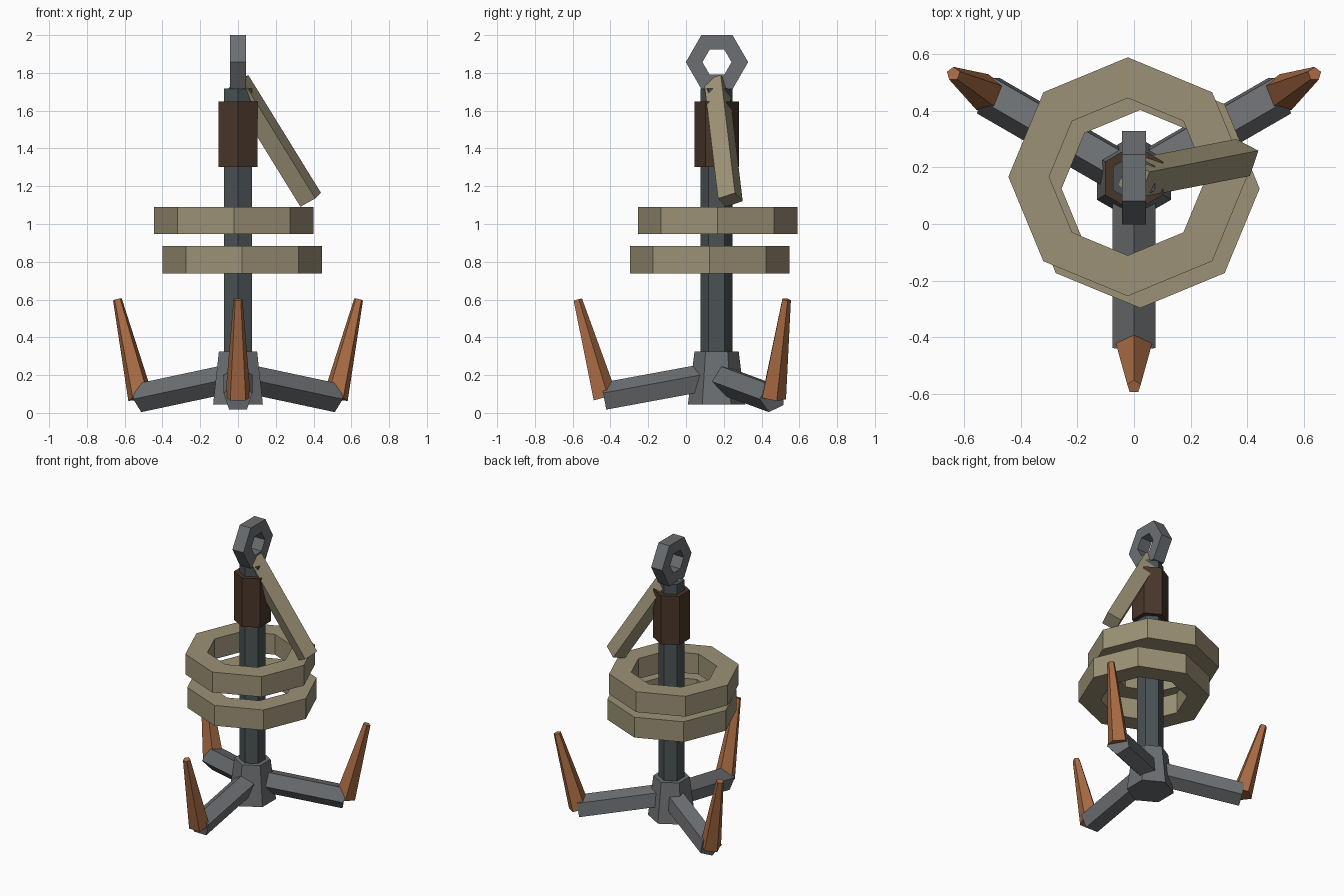
import bpy, bmesh, math
from mathutils import Vector, Matrix

if "Cube" in bpy.data.objects:
    bpy.data.objects.remove(bpy.data.objects["Cube"])


def material(name, rgb):
    m = bpy.data.materials.new(name)
    m.diffuse_color = (*rgb, 1)
    m.use_nodes = True
    m.node_tree.nodes["Principled BSDF"].inputs["Base Color"].default_value = m.diffuse_color
    return m


IRON = material("grey iron", (0.15, 0.16, 0.17))
DARK_IRON = material("dark iron", (0.07, 0.085, 0.09))
LEATHER = material("brown leather", (0.066, 0.037, 0.023))
COPPER = material("rusty copper", (0.40, 0.15, 0.058))
ROPE = material("khaki rope", (0.33, 0.285, 0.18))

CY = 0.162  # the shaft stands slightly behind the origin


def finish(name, bm, mat):
    bmesh.ops.recalc_face_normals(bm, faces=bm.faces)
    mesh = bpy.data.meshes.new(name)
    bm.to_mesh(mesh)
    bm.free()
    mesh.materials.append(mat)
    ob = bpy.data.objects.new(name, mesh)
    bpy.context.collection.objects.link(ob)
    return ob


def rod(name, a, b, r1, r2, sides, mat):
    """Tapered prism from point a to point b."""
    a, b = Vector(a), Vector(b)
    d = b - a
    turn = Vector((0, 0, 1)).rotation_difference(d).to_matrix().to_4x4()
    bm = bmesh.new()
    bmesh.ops.create_cone(bm, cap_ends=True, segments=sides, radius1=r1, radius2=r2,
                          depth=d.length, matrix=Matrix.Translation((a + b) / 2) @ turn)
    return finish(name, bm, mat)


def ring(name, centre, r_in, r_out, half, sides, mat, turn=Matrix()):
    """Square-section ring with few sides."""
    bm = bmesh.new()
    profile = [(r_in, -half), (r_out, -half), (r_out, half), (r_in, half)]
    loops = []
    for i in range(sides):
        t = math.tau * i / sides
        loops.append([bm.verts.new((r * math.sin(t), r * math.cos(t), z)) for r, z in profile])
    for i in range(sides):
        p, q = loops[i], loops[(i + 1) % sides]
        for j in range(4):
            k = (j + 1) % 4
            bm.faces.new((p[j], q[j], q[k], p[k]))
    bm.transform(Matrix.Translation(centre) @ turn)
    return finish(name, bm, mat)


# Shaft, hub and grip
rod("shaft", (0, CY, 0.15), (0, CY, 1.717), 0.085, 0.085, 6, DARK_IRON)
rod("hub", (0, CY, 0.045), (0, CY, 0.325), 0.152, 0.117, 6, IRON)
rod("grip", (0, CY, 1.303), (0, CY, 1.648), 0.118, 0.118, 6, LEATHER)

# Eye at the top, facing sideways
ring("eye", (0, CY + 0.002, 1.857), 0.077, 0.165, 0.043, 6, IRON,
     Matrix.Rotation(math.pi / 2, 4, 'Y'))

# Three arms with upturned claws
for name, deg in (("front", -90), ("right", 30), ("left", 150)):
    c, s = math.cos(math.radians(deg)), math.sin(math.radians(deg))

    def at(r, z):
        return (r * c, CY + r * s, z)

    rod(name + "_arm", at(0.06, 0.18), at(0.596, 0.081), 0.08, 0.08, 5, IRON)
    rod(name + "_claw", at(0.596, 0.081), at(0.737, 0.60), 0.07, 0.025, 5, COPPER)

# Two loose rope coils and the hanging rope end
ring("upper_coil", (-0.022, 0.167, 1.019), 0.278, 0.422, 0.072, 8, ROPE)
ring("lower_coil", (0.022, 0.125, 0.811), 0.278, 0.422, 0.072, 8, ROPE)
rod("rope_end", (0, 0.16, 1.752), (0.385, 0.235, 1.128), 0.07, 0.07, 4, ROPE)
